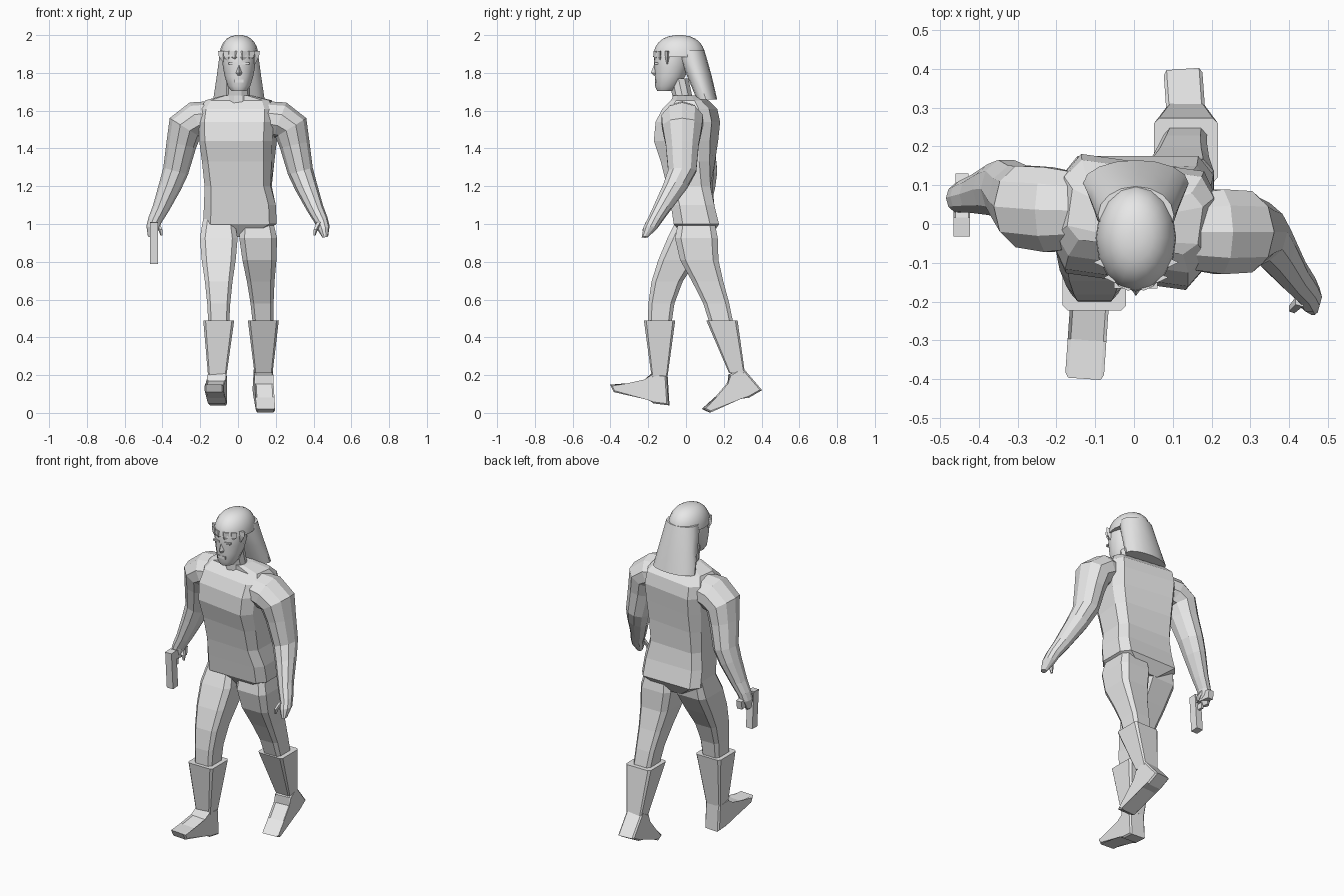
import bpy, bmesh
from math import sin, cos, pi, radians
from mathutils import Vector, Matrix

cube = bpy.data.objects.get("Cube")
if cube:
    bpy.data.objects.remove(cube)

colour = (.8, .8, .8, 1)
grey = bpy.data.materials.new("plain grey")
grey.use_nodes = True
grey.diffuse_color = colour
grey.node_tree.nodes["Principled BSDF"].inputs["Base Color"].default_value = colour


def finish(name, bm, smooth=False):
    bmesh.ops.recalc_face_normals(bm, faces=bm.faces)
    mesh = bpy.data.meshes.new(name)
    bm.to_mesh(mesh)
    bm.free()
    mesh.materials.append(grey)
    ob = bpy.data.objects.new(name, mesh)
    bpy.context.collection.objects.link(ob)
    if smooth:
        bpy.ops.object.select_all(action='DESELECT')
        ob.select_set(True)
        bpy.context.view_layer.objects.active = ob
        bpy.ops.object.shade_smooth_by_angle(angle=radians(40))
    return ob


def chamfered(a, b):
    """Unit box section with cut corners."""
    half = [(1, -b), (1, b), (a, 1), (-a, 1)]
    return half + [(-x, -y) for x, y in half]


def rounded(n):
    return [(cos(2 * pi * i / n), sin(2 * pi * i / n)) for i in range(n)]


def skin(bm, loops):
    """Join neighbouring loops with quads and close both ends."""
    for low, high in zip(loops, loops[1:]):
        for i in range(len(low)):
            bm.faces.new((low[i - 1], low[i], high[i], high[i - 1]))
    bm.faces.new(loops[0])
    bm.faces.new(loops[-1])


def loft(name, section, rings, follow=False, side=1, smooth=False):
    """Skin level rings of (x, y, z, half width, half depth).
    With follow, each ring leans square to the path seen from the front."""
    bm = bmesh.new()
    loops = []
    for i, (x, y, z, width, depth) in enumerate(rings):
        across = Vector((1, 0, 0))
        if follow:
            before = rings[max(i - 1, 0)]
            after = rings[min(i + 1, len(rings) - 1)]
            across = Vector((before[2] - after[2], 0, after[0] - before[0])).normalized()
        loop = []
        for a, b in section:
            p = Vector((x, y + depth * b, z)) + across * width * a
            loop.append(bm.verts.new((p.x * side, p.y, p.z)))
        loops.append(loop)
    skin(bm, loops)
    return finish(name, bm, smooth)


def block(name, centre, size, slant=0):
    bm = bmesh.new()
    bmesh.ops.create_cube(bm, size=1, matrix=Matrix.Translation(centre)
                          @ Matrix.Rotation(radians(slant), 4, 'X')
                          @ Matrix.Diagonal((*size, 1)))
    finish(name, bm)


def foot(name, ankle, pitch, yaw):
    """Side outline around the ankle, pitched and turned, widened across x."""
    outline = [(.04, .01), (.05, -.15), (-.03, -.14), (-.07, -.11), (-.24, -.08),
               (-.26, -.04), (-.16, -.04), (-.07, -.02), (-.04, .02)]
    bm = bmesh.new()
    place = (Matrix.Translation(ankle) @ Matrix.Rotation(radians(yaw), 4, 'Z')
             @ Matrix.Rotation(radians(pitch), 4, 'X'))
    loops = [[bm.verts.new(place @ Vector((x, y, z))) for y, z in outline]
             for x in (-.05, .05)]
    skin(bm, loops)
    rims = [e for e in bm.edges if any(set(e.verts) <= set(loop) for loop in loops)]
    bmesh.ops.bevel(bm, geom=rims, offset=.008, segments=1, affect='EDGES')
    finish(name, bm)


# Torso, with the chest turned against the stride
torso = loft("torso", chamfered(.8, .6), [
    (0, .06, .93, .07, .07), (.01, .055, 1, .195, .12), (.01, .035, 1.1, .19, .115),
    (0, .02, 1.2, .175, .115), (0, .01, 1.33, .185, .13), (0, 0, 1.44, .195, .15),
    (0, .01, 1.54, .2, .15), (0, .02, 1.61, .195, .125), (0, .02, 1.655, .17, .08),
    (0, 0, 1.68, .075, .06)])
for vert in torso.data.vertices:
    turn = min(max(vert.co.z - 1.1, 0) * 24, 8)
    vert.co = Matrix.Rotation(radians(-turn), 3, 'Z') @ vert.co

# Legs and boots: the right one strides forward, the left one trails
leg_radii = [.08, .1, .09, .073, .061, .055]
strides = {
    "right": (-1, 0, [.05, .015, -.045, -.1, -.13, -.14], (-.11, -.14, .19), 0, -4),
    "left": (1, .06, [.055, .055, .07, .115, .16, .19], (.135, .27, .21), 37, 4)}
for name, (side, splay, sway, ankle, pitch, yaw) in strides.items():
    rings = []
    for i, (r, y) in enumerate(zip(leg_radii, sway)):
        z = 1.04 - .115 * i
        rings.append((side * .102 + splay * (1 - z), y, z, r, r * 1.13))
    loft(name + "_leg", chamfered(.72, .72), rings)
    x, y = rings[-1][:2]
    loft(name + "_boot_shaft", chamfered(.85, .85), [
        (x, y, .49, .082, .083), (*ankle, .048, .042)])
    foot(name + "_foot", ankle, pitch, yaw)

# Arms share a path and differ in swing
arm_path = [(.15, 1.56, .09), (.22, 1.55, .1), (.28, 1.51, .096), (.3, 1.42, .08),
            (.33, 1.28, .068), (.36, 1.2, .06), (.41, 1.08, .044), (.44, 1.02, .037),
            (.452, .98, .034), (.462, .93, .015)]
swings = {"left": (1, -.02, 0, .6), "right": (-1, .035, .2, .1)}
for name, (side, shoulder, drift, reach) in swings.items():
    rings = []
    for x, z, r in arm_path:
        drop = 1.56 - z
        y = shoulder + drift * min(drop, .3) - reach * max(drop - .3, 0)
        rings.append((x, y, z, r, r * 1.15))
    loft(name + "_arm", rounded(10), rings, follow=True, side=side)
    loft(name + "_thumb", rounded(5), [
        (.43, y + .02, 1.01, .016, .016), (.41, y, .97, .012, .013),
        (.405, y, .94, .006, .007)], side=side)

# Pistol pointing down from the right hand
block("pistol_barrel", (-.444, 0, .9), (.042, .048, .22), 4)
block("pistol_grip", (-.444, .07, .975), (.034, .115, .05), -8)
block("pistol_guard", (-.444, .035, .93), (.014, .04, .035))

# Neck and head
loft("neck", rounded(10), [
    (0, 0, 1.62, .075, .075), (0, -.02, 1.68, .064, .055), (0, -.04, 1.77, .06, .055)])
loft("head", rounded(12), [
    (.005, y, z, r, r * 1.07) for y, z, r in (
        (-.11, 1.705, .04), (-.1, 1.73, .06), (-.085, 1.78, .075),
        (-.078, 1.83, .085), (-.075, 1.87, .088), (-.07, 1.93, .085))], smooth=True)
loft("nose", rounded(4), [
    (.005, -.152, 1.855, .008, .012), (.005, -.16, 1.8, .018, .026),
    (.005, -.155, 1.785, .014, .014)])
block("lips", (.005, -.158, 1.758), (.05, .014, .016))
for side in (-1, 1):
    block("brow", (.005 + side * .035, -.157, 1.85), (.042, .02, .01))

# Hair: a domed cap, a long flared back and a jagged fringe
dome = [radians(angle) for angle in range(0, 90, 14)]
loft("hair_cap", rounded(16), [
    (.005, -.036, 1.885 + .115 * sin(a), .104 * cos(a) ** .8, .138 * cos(a) ** .8)
    for a in dome], smooth=True)
loft("hair_back", [(a, max(b, -.8)) for a, b in rounded(16)], [
    (.005, .022, 1.92, .098, .075), (.005, .035, 1.87, .106, .077),
    (.005, .065, 1.78, .118, .072), (.005, .105, 1.66, .136, .06)], smooth=True)
for i in range(6):
    a = radians(24 * i - 60)
    x, y = .005 + .095 * sin(a), -.036 - .126 * cos(a)
    tip = 1.875 - .01 * (i % 2) - .02 * abs(sin(a))
    loft("hair_lock", rounded(4), [
        (x, y, 1.915, .028, .013), (x, y, 1.885, .024, .012), (x, y, tip, .003, .003)])
